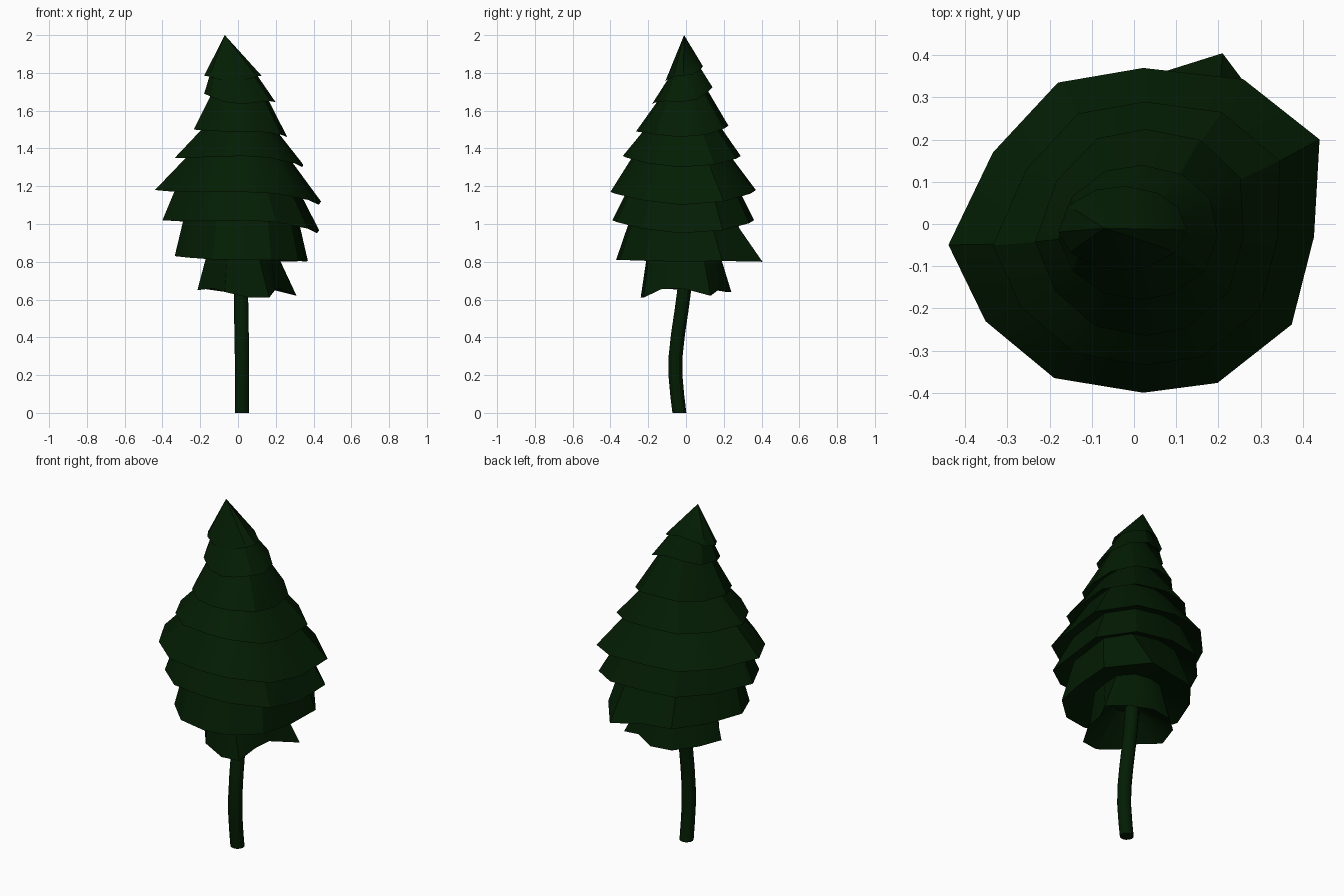
import bpy, bmesh, math
from mathutils import Vector

if "Cube" in bpy.data.objects:
    bpy.data.objects.remove(bpy.data.objects["Cube"])

green = bpy.data.materials.new("dark_green")
green.diffuse_color = (0.001, 0.012, 0.001, 1)
green.use_nodes = True
green.node_tree.nodes["Principled BSDF"].inputs["Base Color"].default_value = green.diffuse_color


def loft(name, rings):
    """Skin a list of equal rings (a one-point ring is a tip) into a closed object."""
    bm = bmesh.new()
    vs = [[bm.verts.new(p) for p in r] for r in rings]
    for a, b in zip(vs, vs[1:]):
        n = len(b)
        for i in range(n):
            j = (i + 1) % n
            if len(a) == 1:
                bm.faces.new((a[0], b[i], b[j]))
            else:
                bm.faces.new((a[i], b[i], b[j], a[j]))
    for r in (vs[0], vs[-1]):
        if len(r) > 2:
            bm.faces.new(r)
    bmesh.ops.recalc_face_normals(bm, faces=bm.faces)
    me = bpy.data.meshes.new(name)
    bm.to_mesh(me)
    bm.free()
    ob = bpy.data.objects.new(name, me)
    bpy.context.collection.objects.link(ob)
    me.materials.append(green)
    bpy.context.view_layer.objects.active = ob
    bpy.ops.object.select_all(action='DESELECT')
    ob.select_set(True)
    bpy.ops.object.shade_smooth_by_angle(angle=math.radians(30))
    return ob


# Irregular twelve-sided branch outline, normalised to -1..1
outline = [(1, .56), (.59, .93), (.05, 1), (-.41, .91), (-.76, .48), (-1, -.09),
           (-.80, -.56), (-.43, -.91), (.05, -1), (.45, -.94), (.85, -.58), (.97, -.04)]

# Tiers: x left/right, y front/back, rim z at left/right/front/back,
# how far the next tier starts inside this rim, and roundness of the outline
tiers = [
    (-.18, .125, -.11, .09, 1.785, 1.785, 1.755, 1.835, .78, 1),
    (-.18, .20, -.18, .14, 1.69, 1.645, 1.635, 1.725, .77, .8),
    (-.235, .265, -.265, .225, 1.50, 1.46, 1.49, 1.52, .79, .4),
    (-.335, .35, -.335, .29, 1.35, 1.30, 1.36, 1.36, .80, .1),
    (-.44, .44, -.40, .37, 1.18, 1.10, 1.17, 1.18, .76, 0),
    (-.40, .43, -.39, .36, 1.02, .95, 1.02, 1.02, .74, 0),
    (-.335, .37, -.37, .35, .83, .80, .81, .82, .54, 0),
    (-.215, .31, -.24, .24, .65, .63, .61, .64, .22, 0),
]

# Single branch ends that stick out or tuck in: (tier, corner) -> position
odd = {(6, 1): (.21, .405, .80), (7, 0): (.31, .13, .62), (7, 1): (.19, .17, .65),
       (7, 6): (-.13, -.12, .66), (7, 7): (-.07, -.20, .64), (7, 9): (.165, -.225, .61),
       (7, 10): (.20, -.13, .655), (7, 11): (.215, -.02, .66), (7, 4): (-.17, .12, .655)}


def rim(k):
    xl, xr, yf, yb, zl, zr, zf, zb, _, rnd = tiers[k]
    pts = []
    for u, v in outline:
        h = math.hypot(u, v)
        u, v = u + (u / h - u) * rnd, v + (v / h - v) * rnd
        w = u * u / (u * u + v * v)
        z = w * (zl + (zr - zl) * (u + 1) / 2) + (1 - w) * (zf + (zb - zf) * (v + 1) / 2)
        pts.append(Vector(((xl + xr + u * (xr - xl)) / 2, (yf + yb + v * (yb - yf)) / 2, z)))
    return pts


# Foliage: each rim turns back up under itself to the hidden start of the tier below
rims = [rim(k) for k in range(8)]
rings = [[Vector((-.07, -.01, 2.0))]]
for k, r in enumerate(rims):
    c = sum(r, Vector()) / len(r)
    lift = Vector((0, 0, .015 if k < 7 else .14))
    inner = [c + (p - c) * tiers[k][8] + lift for p in r]
    if k < 7:
        inner = [p + (p - q) * .22 for p, q in zip(inner, rims[k + 1])]
    rings += [[Vector(odd.get((k, i), p)) for i, p in enumerate(r)], inner]
loft("foliage", rings)

# Trunk: gently bent, horizontal rings
path = [(.021, -.035, 0), (.021, -.046, .09), (.021, -.056, .2), (.021, -.055, .3),
        (.019, -.042, .42), (.017, -.024, .54), (.015, -.008, .66), (.01, .004, .84)]
trunk = []
for x, y, z in path:
    trunk.append([(x + .038 * math.cos(i * math.tau / 12),
                   y + .037 * math.sin(i * math.tau / 12), z) for i in range(12)])
loft("trunk", trunk)
